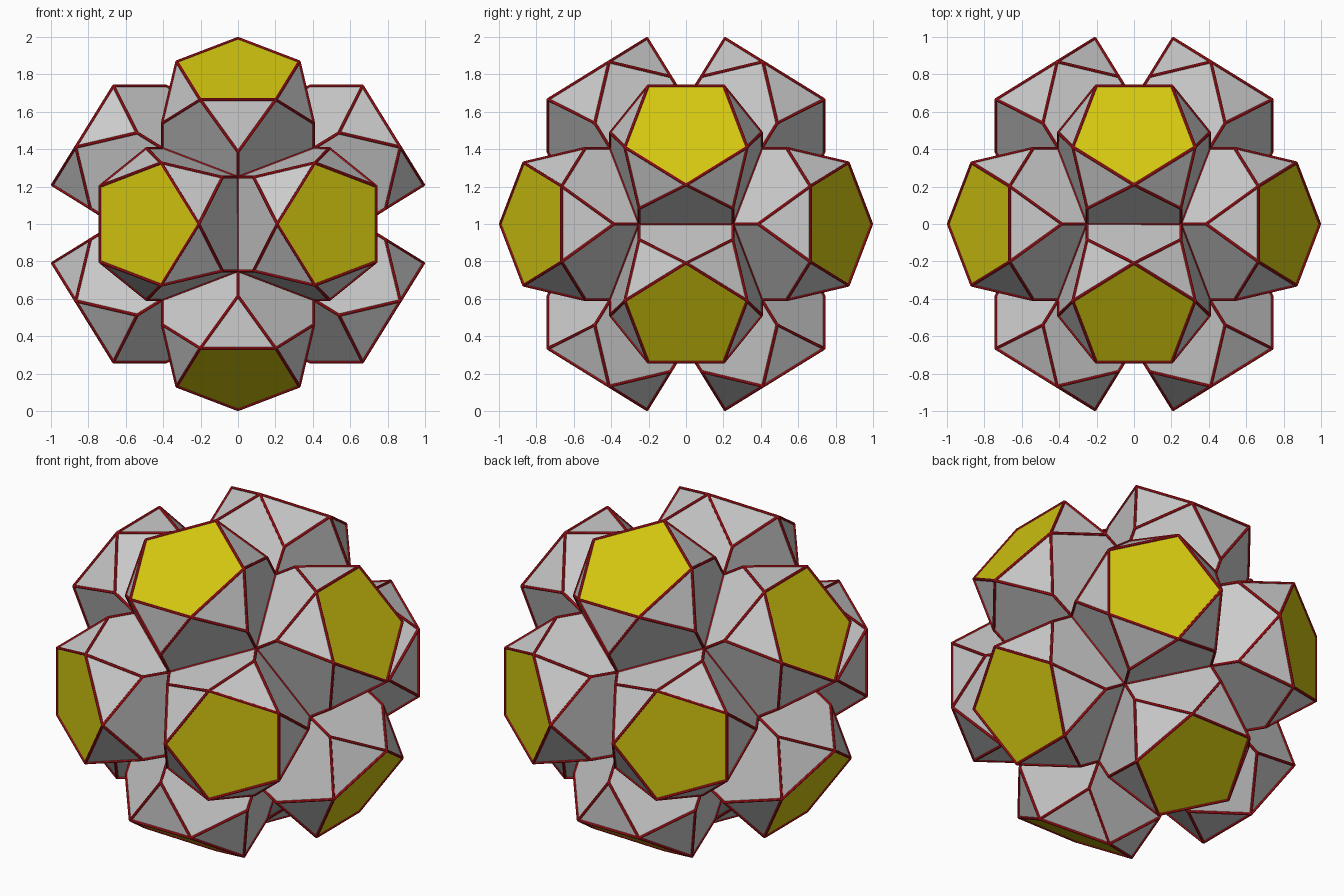
import bpy, bmesh, math
from mathutils import Vector

cube = bpy.data.objects.get("Cube")
if cube:
    bpy.data.objects.remove(cube, do_unlink=True)


def material(name, rgb):
    m = bpy.data.materials.new(name)
    m.use_nodes = True
    m.diffuse_color = (*rgb, 1)
    m.node_tree.nodes["Principled BSDF"].inputs["Base Color"].default_value = (*rgb, 1)
    return m


grey = material("light grey", (0.6, 0.6, 0.6))
yellow = material("yellow", (0.65, 0.57, 0.005))
red = material("red", (0.6, 0.01, 0.015))

PHI = (1 + math.sqrt(5)) / 2
SMALL, LARGE = 1 / math.hypot(1, PHI), PHI / math.hypot(1, PHI)
CENTRE = Vector((0, 0, 1))
BASE_SIDE = 0.5                                       # core dodecahedron edge
BASE_R = BASE_SIDE / (2 * math.sin(math.pi / 5))      # prism corner radius
TOP_R = BASE_R * math.cos(math.pi / 5)                # cap corners sit mid-side
BASE_D, NOTCH_D, TOP_D = 0.557, 0.715, 0.954          # distances from the centre
BAR = 0.008


def add_lobe(bm, n, u):
    """Pentagonal prism along n whose five top corners are cut off."""
    w = n.cross(u)

    def ring(radius, dist, turn):
        pts = []
        for i in range(5):
            a = (i + turn) * math.tau / 5
            p = n * dist + (u * math.cos(a) + w * math.sin(a)) * radius
            pts.append(bm.verts.new(CENTRE + p))
        return pts

    base = ring(BASE_R, BASE_D, 0)
    notch = ring(BASE_R, NOTCH_D, 0)
    top = ring(TOP_R, TOP_D, 0.5)
    bm.faces.new(top).material_index = 1
    for i in range(5):
        j = (i + 1) % 5
        bm.faces.new((base[i], base[j], notch[j], top[i], notch[i]))
        bm.faces.new((notch[j], top[j], top[i]))


def make_object(name, bm, mats):
    me = bpy.data.meshes.new(name)
    bm.to_mesh(me)
    bm.free()
    for m in mats:
        me.materials.append(m)
    ob = bpy.data.objects.new(name, me)
    bpy.context.collection.objects.link(ob)
    return ob


# Faceted body: one lobe for each icosahedron corner
body = bmesh.new()
for axis in range(3):
    other = (axis + 1) % 3
    for sa in (-1, 1):
        for sb in (-1, 1):
            n, u = Vector(), Vector()
            n[axis], n[other] = SMALL * sa, LARGE * sb
            u[axis], u[other] = LARGE * sa, -SMALL * sb
            add_lobe(body, n, u)
bmesh.ops.remove_doubles(body, verts=body.verts, dist=0.005)
bmesh.ops.recalc_face_normals(body, faces=body.faces)

# Thin bars along every edge, with a small ball at every corner
bars = bmesh.new()
for e in body.edges:
    a, b = (v.co for v in e.verts)
    mat = (b - a).to_track_quat("Z", "Y").to_matrix().to_4x4()
    mat.translation = (a + b) / 2
    bmesh.ops.create_cone(bars, segments=8, radius1=BAR, radius2=BAR,
                          depth=(b - a).length, matrix=mat)
for v in body.verts:
    made = bmesh.ops.create_icosphere(bars, subdivisions=1, radius=BAR)
    bmesh.ops.translate(bars, verts=made["verts"], vec=v.co)

make_object("faceted_body", body, (grey, yellow))
make_object("edge_bars", bars, (red,))
